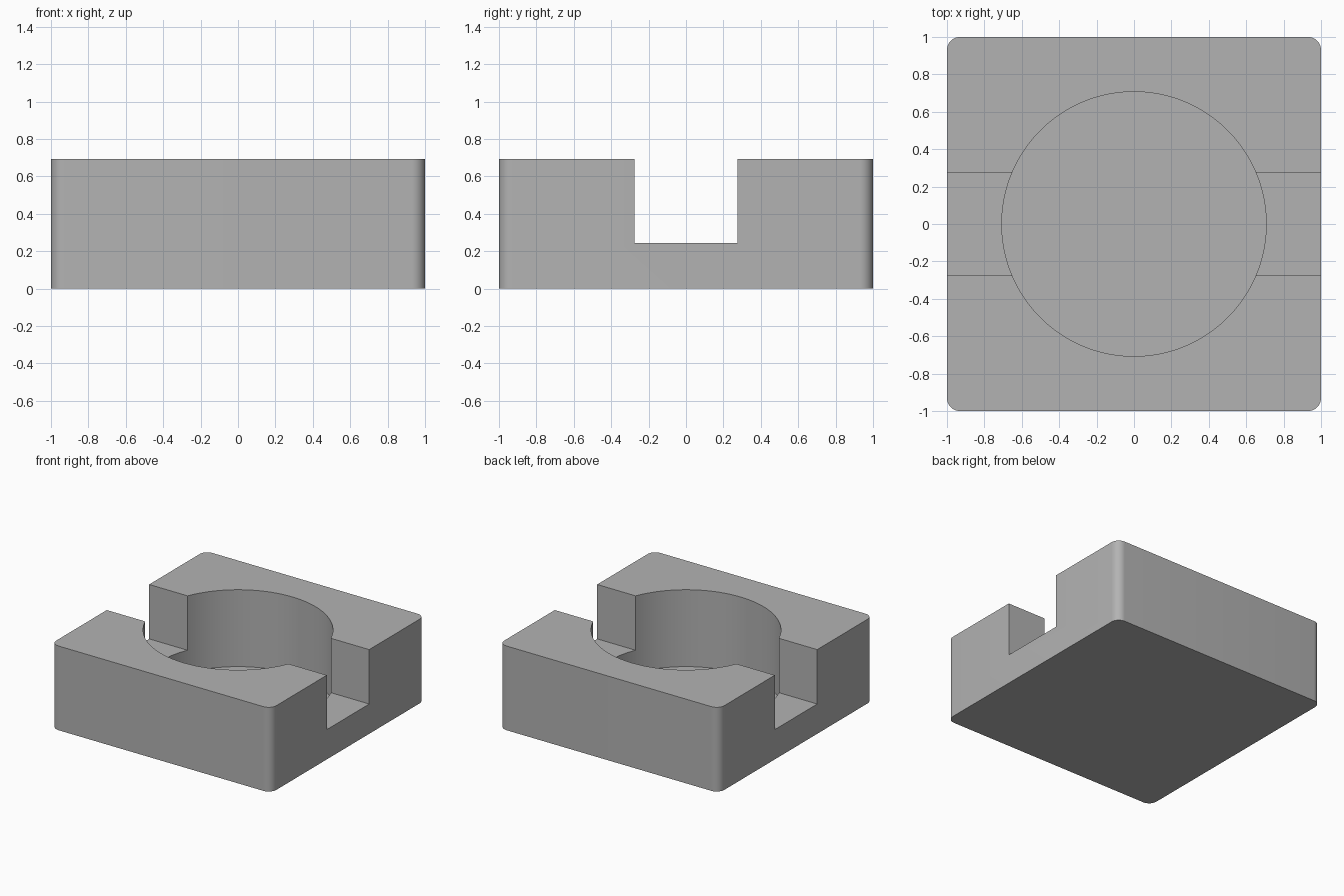
import bpy, bmesh
from math import radians

HEIGHT, CORNER = 0.692, 0.07
SLOT_HALF, SLOT_Z = 0.275, 0.245
BORE_RADIUS, BORE_Z = 0.707, 0.06

cube = bpy.data.objects.get("Cube")
if cube:
    bpy.data.objects.remove(cube, do_unlink=True)

# One plain grey for the whole block
grey = bpy.data.materials.new("plain grey")
grey.use_nodes = True
colour = (0.45, 0.45, 0.45, 1)
grey.diffuse_color = colour
grey.node_tree.nodes["Principled BSDF"].inputs["Base Color"].default_value = colour


def box(name, size, bottom):
    bpy.ops.mesh.primitive_cube_add(size=1, location=(0, 0, bottom + size[2] / 2))
    ob = bpy.context.object
    ob.name = name
    ob.scale = size
    bpy.ops.object.transform_apply(location=True, rotation=False, scale=True)
    return ob


def cut(target, cutter):
    cutter.hide_render = True
    mod = target.modifiers.new(cutter.name, "BOOLEAN")
    mod.operation, mod.solver, mod.object = "DIFFERENCE", "EXACT", cutter
    bpy.ops.object.select_all(action="DESELECT")
    bpy.context.view_layer.objects.active = target
    target.select_set(True)
    bpy.ops.object.modifier_apply(modifier=mod.name)
    bpy.data.objects.remove(cutter, do_unlink=True)


# Block with rounded upright corners
block = box("slotted_block", (2, 2, HEIGHT), 0)
bm = bmesh.new()
bm.from_mesh(block.data)
upright = [e for e in bm.edges if abs(e.verts[0].co.z - e.verts[1].co.z) > HEIGHT / 2]
bmesh.ops.bevel(bm, geom=upright, offset=CORNER, segments=10, profile=0.5, affect="EDGES")
bm.to_mesh(block.data)
bm.free()

# Slot running side to side
cut(block, box("slot_cutter", (3, SLOT_HALF * 2, 1), SLOT_Z))

# Round pocket, sunk deeper than the slot
bpy.ops.mesh.primitive_cylinder_add(vertices=128, radius=BORE_RADIUS, depth=1,
                                    location=(0, 0, BORE_Z + 0.5))
bore = bpy.context.object
bore.name = "pocket_cutter"
cut(block, bore)

block.data.materials.clear()
block.data.materials.append(grey)
bpy.ops.object.shade_smooth_by_angle(angle=radians(30))
